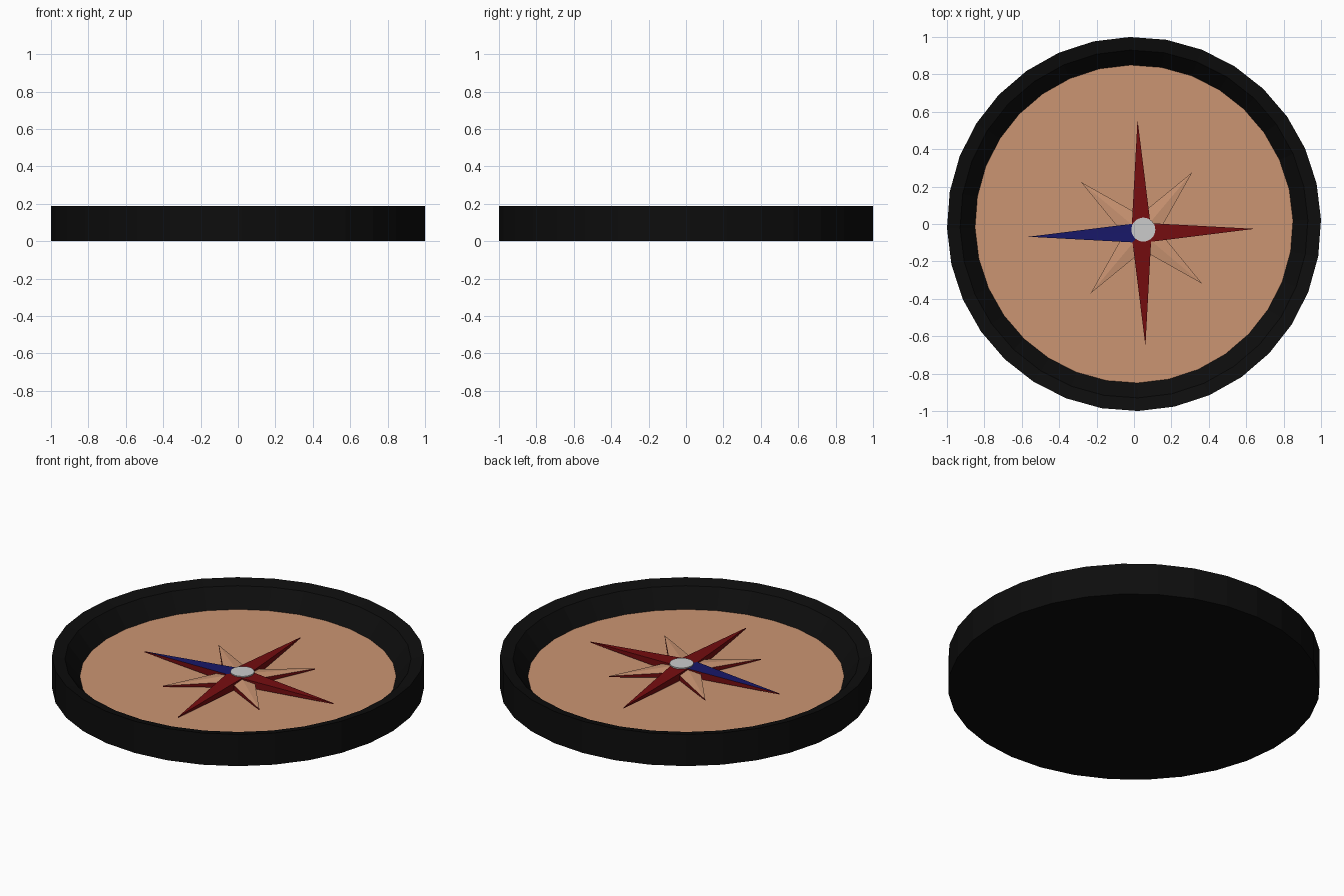
import bpy, bmesh
from math import sin, cos, radians, pi

if "Cube" in bpy.data.objects:
    bpy.data.objects.remove(bpy.data.objects["Cube"])

def mat(name, rgb):
    m = bpy.data.materials.new(name)
    m.diffuse_color = (*rgb, 1)
    m.use_nodes = True
    m.node_tree.nodes["Principled BSDF"].inputs["Base Color"].default_value = m.diffuse_color
    return m

BLACK = mat("black", (0.004, 0.004, 0.004))
TAN = mat("tan", (0.60, 0.30, 0.17))
RED = mat("red", (0.18, 0.004, 0.005))
BLUE = mat("blue", (0.009, 0.009, 0.14))
CX, CY, FLOOR = 0.04, -0.047, 0.067

def polar(r, deg, z, cx=0.0, cy=0.0):
    a = radians(deg)
    return (cx + r * cos(a), cy + r * sin(a), z)

def finish(bm, name, mats):
    me = bpy.data.meshes.new(name)
    bmesh.ops.recalc_face_normals(bm, faces=bm.faces)
    bm.to_mesh(me)
    bm.free()
    for m in mats:
        me.materials.append(m)
    ob = bpy.data.objects.new(name, me)
    bpy.context.collection.objects.link(ob)
    return ob

def lathe(name, profile, mats, n=32, start=1.3, cx=0.0, cy=0.0, caps=(True, True)):
    bm = bmesh.new()
    rings = [[bm.verts.new(polar(r, start + 360 * i / n, z, cx, cy)) for i in range(n)]
             for r, z in profile]
    for a, b in zip(rings, rings[1:]):
        for i in range(n):
            j = (i + 1) % n
            bm.faces.new((a[i], a[j], b[j], b[i]))
    if caps[0]:
        bm.faces.new(rings[0][::-1])
    if caps[1]:
        bm.faces.new(rings[-1])
    return finish(bm, name, mats)

def star(name, r_tip, r_in, rot, z_tip, z_in, z_mid, mats, top_index):
    # four wedge arms rising from thin tips to the middle, with upright sides
    bm = bmesh.new()
    mid = bm.verts.new((CX, CY, z_mid))
    top, low = [], []
    for k in range(8):
        r, z, b = (r_in, z_in, FLOOR) if k % 2 else (r_tip, z_tip, z_tip - 0.006)
        top.append(bm.verts.new(polar(r, rot + 45 * k, z, CX, CY)))
        low.append(bm.verts.new(polar(r, rot + 45 * k, b, CX, CY)))
    for k in range(8):
        j = (k + 1) % 8
        f = bm.faces.new((mid, top[k], top[j]))
        f.material_index = top_index(((k + 1) % 8) // 2)
        bm.faces.new((top[k], low[k], low[j], top[j]))
    bm.faces.new(low[::-1])
    return finish(bm, name, mats)

# dish-shaped case with bevelled rim and sloping inner wall
lathe("case", [(1, 0), (1, 0.188), (0.93, 0.17), (0.85, FLOOR)], [BLACK], caps=(True, False))
# dial floor
lathe("dial", [(0.85, FLOOR)], [TAN], caps=(False, True))
# small diagonal star: tan tops, red sides
star("minor_star", 0.423, 0.095, 50, 0.09, 0.10, 0.112, [RED, TAN], lambda arm: 1)
# main star: red, with one blue arm
star("main_star", 0.605, 0.07, 2, 0.09, 0.115, 0.117, [RED, BLUE],
     lambda arm: 1 if arm == 2 else 0)
# central hub cap
lathe("hub", [(0.064, 0.105), (0.064, 0.121)], [], cx=0.05, cy=-0.03)
